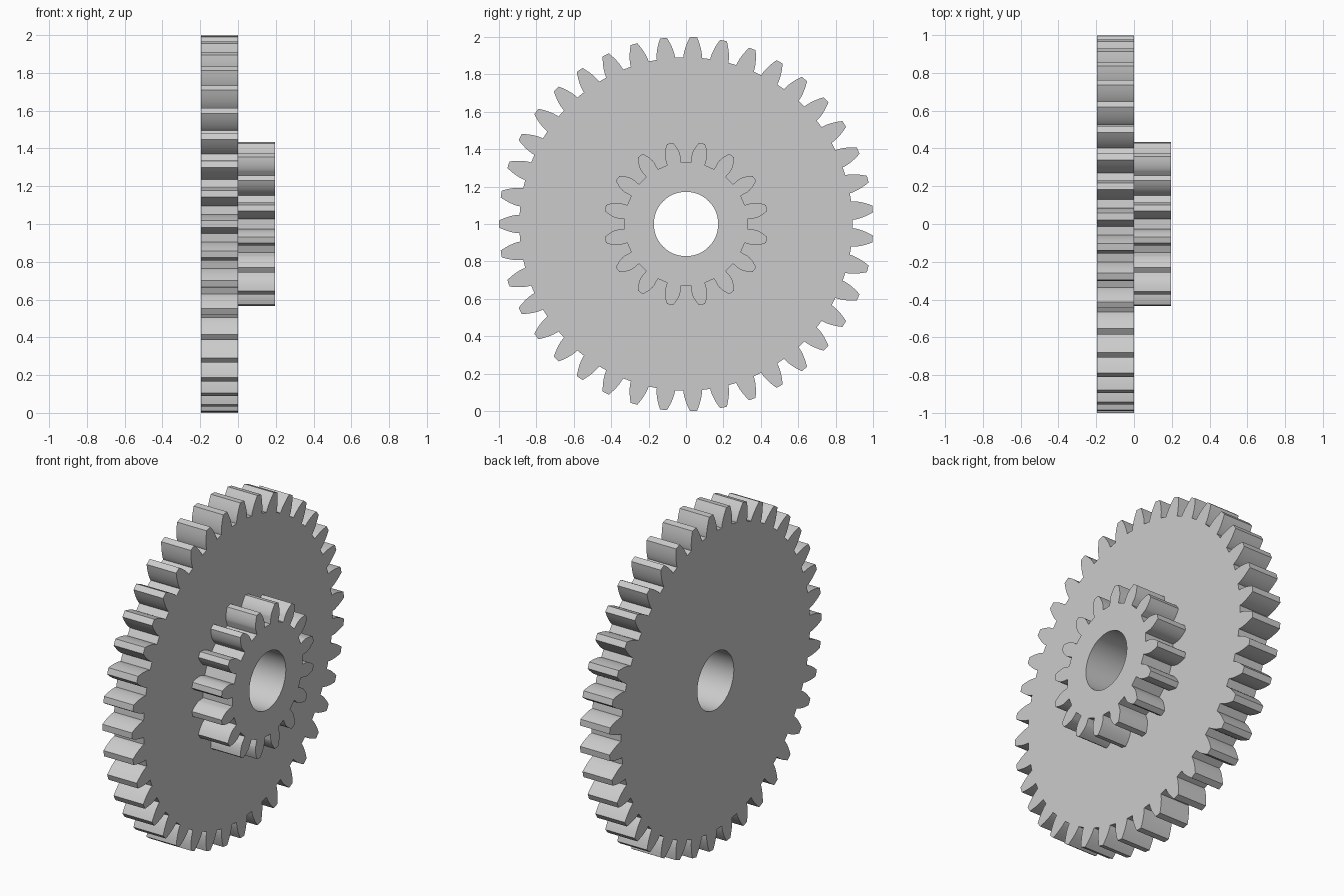
import bpy
import bmesh
from math import acos, cos, pi, radians, sin, tan
from mathutils import Vector

cube = bpy.data.objects.get("Cube")
if cube:
    bpy.data.objects.remove(cube, do_unlink=True)

MODULE = 2 / 41          # shared tooth size, outer diameter of the large gear is 2
PRESSURE = radians(20)
BORE = 0.172
WIDTH = 0.195
FLANK_STEPS = 8

grey = bpy.data.materials.new("plain_grey")
grey.use_nodes = True
colour = (0.6, 0.6, 0.6, 1)
grey.diffuse_color = colour
grey.node_tree.nodes["Principled BSDF"].inputs["Base Color"].default_value = colour


def involute(angle):
    return tan(angle) - angle


def tooth_flank(teeth):
    """(radius, half angle) pairs from the root to the tip of one tooth."""
    pitch = MODULE * teeth / 2
    base = pitch * cos(PRESSURE)
    root = pitch - 1.25 * MODULE
    tip = pitch + MODULE
    half_base = pi / (2 * teeth) + involute(PRESSURE)
    flank = [(root, half_base)]
    for i in range(FLANK_STEPS + 1):
        radius = base + (tip - base) * (i / FLANK_STEPS) ** 1.5
        flank.append((radius, half_base - involute(acos(min(1, base / radius)))))
    return flank


def gear_outline(teeth, start):
    flank = tooth_flank(teeth)
    points = []
    for i in range(teeth):
        middle = start + 2 * pi * i / teeth
        points += [(r, middle - a) for r, a in flank]
        points.append((flank[-1][0], middle))
        points += [(r, middle + a) for r, a in reversed(flank)]
    return points


def add_gear(name, teeth, start, x):
    """Toothed plate with a round bore, its axis along x."""
    bm = bmesh.new()
    bore = [(BORE, 2 * pi * i / 64) for i in range(64)]
    edges = []
    for loop in (gear_outline(teeth, start), bore):
        verts = [bm.verts.new((x, r * cos(a), r * sin(a))) for r, a in loop]
        edges += [bm.edges.new((v, verts[i - 1])) for i, v in enumerate(verts)]
    bmesh.ops.triangle_fill(bm, edges=edges, use_beauty=True)
    solid = bmesh.ops.extrude_face_region(bm, geom=bm.faces[:], use_keep_orig=True)
    moved = [g for g in solid["geom"] if isinstance(g, bmesh.types.BMVert)]
    bmesh.ops.translate(bm, verts=moved, vec=Vector((WIDTH, 0, 0)))
    bmesh.ops.recalc_face_normals(bm, faces=bm.faces[:])
    mesh = bpy.data.meshes.new(name)
    bm.to_mesh(mesh)
    bm.free()
    mesh.materials.append(grey)
    gear = bpy.data.objects.new(name, mesh)
    gear.location.z = 1
    bpy.context.collection.objects.link(gear)
    bpy.ops.object.select_all(action="DESELECT")
    gear.select_set(True)
    bpy.context.view_layer.objects.active = gear
    bpy.ops.object.shade_smooth_by_angle(angle=radians(30))


# Large wheel on the right side of the body, small pinion on the left
add_gear("large_gear", 39, pi, -WIDTH)
add_gear("small_gear", 16, pi / 16, 0)
